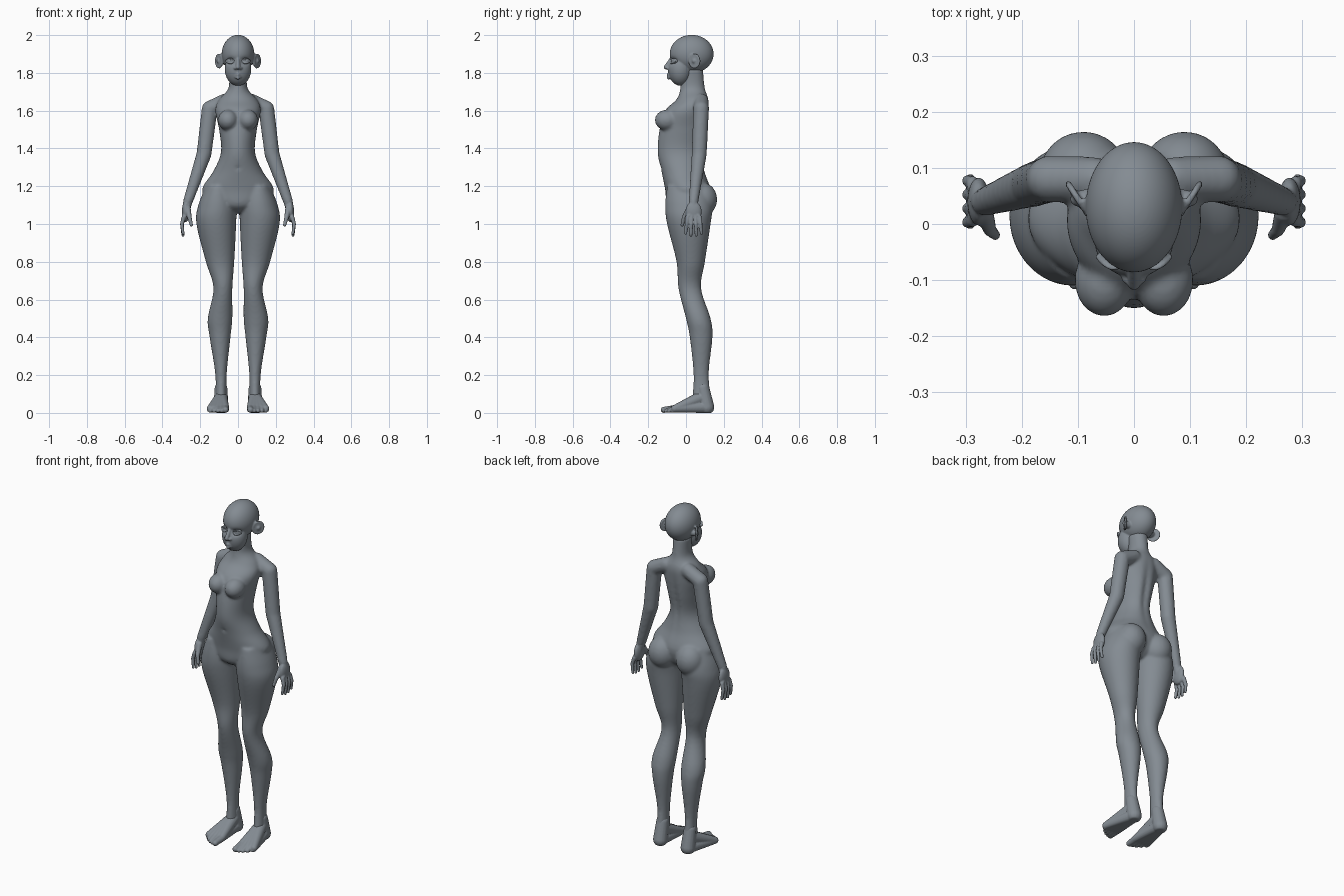
import bpy, bmesh, math
from mathutils import Vector, Matrix

default_cube = bpy.data.objects.get("Cube")
if default_cube:
    bpy.data.objects.remove(default_cube)

clay = bpy.data.materials.new("slate_grey")
clay.use_nodes = True
colour = (.23, .26, .29, 1)
clay.diffuse_color = colour
clay.node_tree.nodes["Principled BSDF"].inputs["Base Color"].default_value = colour


def smooth_step(before, start, end, after, t):
    """Cubic blend from start to end with slopes taken from the neighbours."""
    slope_in = (end - before) / 2
    slope_out = (after - start) / 2
    rise = end - start
    bend = 3 * rise - 2 * slope_in - slope_out
    twist = slope_in + slope_out - 2 * rise
    return start + t * (slope_in + t * (bend + t * twist))


def loft(bm, slices, steps=6, sides=48):
    """Closed skin through named level ellipses: height, x range, y range."""
    rows = list(slices.values())
    rows = [rows[0], *rows, rows[-1]]
    levels = []
    for quad in zip(rows, rows[1:], rows[2:], rows[3:]):
        for step in range(steps):
            levels.append([smooth_step(*values, step / steps) for values in zip(*quad)])
    levels.append(rows[-1])
    rings = []
    for height, left, right, front, back in levels:
        ring = []
        for side in range(sides):
            angle = math.tau * side / sides
            x = (left + right + (right - left) * math.cos(angle)) / 2
            y = (front + back + (back - front) * math.sin(angle)) / 2
            ring.append(bm.verts.new((x, y, height)))
        rings.append(ring)
    for low, high in zip(rings, rings[1:]):
        for side in range(sides):
            other = (side + 1) % sides
            bm.faces.new((low[side], low[other], high[other], high[side]))
    caps = [bm.faces.new(rings[0]), bm.faces.new(rings[-1])]
    bmesh.ops.recalc_face_normals(bm, faces=list(bm.faces))
    return caps


def blob(bm, centre, size, detail=24):
    matrix = Matrix.Translation(centre) @ Matrix.Diagonal((*size, 1))
    bmesh.ops.create_uvsphere(bm, u_segments=detail, v_segments=detail, radius=1, matrix=matrix)


def limb(bm, joints, radii):
    """Chain of tapered rods with round joints."""
    joints = [Vector(joint) for joint in joints]
    for joint, radius in zip(joints, radii):
        blob(bm, joint, [radius] * 3, detail=16)
    for start, end, wide, thin in zip(joints, joints[1:], radii, radii[1:]):
        axis = end - start
        turn = axis.to_track_quat('Z', 'Y').to_matrix().to_4x4()
        middle = Matrix.Translation((start + end) / 2)
        bmesh.ops.create_cone(bm, cap_ends=True, segments=16, radius1=wide, radius2=thin,
                              depth=axis.length, matrix=middle @ turn)


def press(bm, centre, reach, depth):
    """Soft push along y, alike on both sides."""
    for vert in bm.verts:
        offset = Vector((abs(vert.co.x), vert.co.y, vert.co.z)) - Vector(centre)
        spread = sum((gap / size) ** 2 for gap, size in zip(offset, reach))
        vert.co.y += depth * math.exp(-spread)


def finish(bm, name, voxel, relax=3):
    """Mirror, fuse and soften one part."""
    mesh = bpy.data.meshes.new(name)
    bm.to_mesh(mesh)
    bm.free()
    part = bpy.data.objects.new(name, mesh)
    bpy.context.collection.objects.link(part)
    mesh.materials.append(clay)
    mirror = part.modifiers.new("Mirror", 'MIRROR')
    mirror.use_mirror_merge = False
    fuse = part.modifiers.new("Fuse", 'REMESH')
    fuse.mode = 'VOXEL'
    fuse.voxel_size = voxel
    fuse.use_smooth_shade = True
    soften = part.modifiers.new("Soften", 'SMOOTH')
    soften.iterations = relax


# Landmarks shared between parts
wrist = Vector((.265, .04, 1.12))
heel = Vector((.09, .11, .03))

# Torso, with spine groove and navel
body = bmesh.new()
torso = {
    "crotch": (1.06, .04, -.05, .07),
    "pelvis": (1.1, .13, -.1, .11),
    "hips": (1.18, .19, -.11, .13),
    "belly": (1.28, .13, -.13, .1),
    "waist": (1.38, .09, -.15, .09),
    "ribs": (1.5, .1, -.14, .11),
    "chest": (1.6, .12, -.11, .12),
    "collar": (1.66, .1, -.05, .12),
    "neck": (1.72, .05, -.03, .1),
    "nape": (1.82, .05, -.03, .09),
}
loft(body, {name: (z, -half, half, front, back)
            for name, (z, half, front, back) in torso.items()})
press(body, centre=(0, .11, 1.45), reach=(.02, .06, .15), depth=-.015)
press(body, centre=(0, -.14, 1.3), reach=(.01, .03, .01), depth=.01)

# Bust and buttocks
blob(body, centre=(.053, -.1, 1.55), size=(.053, .065, .055))
blob(body, centre=(.09, .085, 1.13), size=(.08, .08, .09))

# Legs
loft(body, {
    "hip": (1.2, .04, .17, -.1, .11),
    "seat": (1.1, .01, .21, -.11, .14),
    "thigh": (1, .01, .22, -.1, .13),
    "lower_thigh": (.8, .02, .17, -.05, .1),
    "knee": (.66, .03, .13, -.04, .08),
    "upper_calf": (.5, .03, .16, 0, .13),
    "calf": (.4, .04, .15, .02, .14),
    "ankle": (.2, .06, .12, .04, .12),
    "foot": (.05, .06, .12, .03, .14),
})

# Shoulders and arms
shoulder = Vector((.15, .08, 1.61))
elbow = Vector((.18, .07, 1.37))
limb(body, joints=[(.07, .08, 1.65), shoulder, elbow, wrist], radii=[.04, .042, .04, .026])
finish(body, "body", voxel=.008, relax=5)

# Hands: palm, four fingers and a thumb
hands = bmesh.new()
palm = wrist + Vector((.012, 0, -.055))
limb(hands, joints=[wrist, palm], radii=[.025, .02])
blob(hands, centre=palm, size=(.02, .043, .055))
for finger in range(4):
    spread = (finger - 1.5) * .022
    length = .1 - .01 * abs(finger - 1.5)
    knuckle = palm + Vector((.01, spread, -.03))
    joint = knuckle + Vector((.01, spread / 8, -length * .4))
    tip = knuckle + Vector((.004, spread / 4, -length))
    limb(hands, joints=[palm, knuckle, joint, tip], radii=[.015, .012, .01, .008])
thumb = [palm + Vector((-.01, -.02, .02)), palm + Vector((-.02, -.05, -.03)),
         palm + Vector((-.03, -.06, -.07))]
limb(hands, joints=thumb, radii=[.017, .012, .009])
finish(hands, "hands", voxel=.004)

# Feet: heel, instep, ball and toes, flattened on the floor
feet = bmesh.new()
instep = heel + Vector((0, -.03, .05))
limb(feet, joints=[heel + Vector((0, -.02, .1)), heel], radii=[.034, .04])
for toe in range(5):
    x = .066 + toe * .02
    ball = Vector((x, -.06, .022))
    size = .011 if toe else .016
    tip = Vector((x, toe * toe * .003 - .118, size))
    limb(feet, joints=[instep, ball, tip], radii=[.035, .02, size])
    limb(feet, joints=[heel, ball], radii=[.035, .02])
for vert in feet.verts:
    vert.co.z = max(vert.co.z, 0)
finish(feet, "feet", voxel=.004)

# Head: cranium and jaw, with pressed eye sockets and cheeks
head = bmesh.new()
blob(head, centre=(0, .03, 1.9), size=(.086, .116, .101), detail=64)
blob(head, centre=(0, -.03, 1.82), size=(.07, .065, .088), detail=64)
eye = Vector((.041, -.058, 1.862))
press(head, centre=eye + Vector((0, -.03, 0)), reach=(.022, .04, .016), depth=.02)

# Nose and lips
limb(head, joints=[(0, -.08, 1.87), (0, -.106, 1.83)], radii=[.01, .012])
blob(head, centre=(.013, -.095, 1.825), size=(.01, .012, .008))
for height, corner in ((1.79, 1.784), (1.774, 1.78)):
    limb(head, joints=[(0, -.092, height), (.02, -.08, corner)], radii=[.01, .004])

# Ears: thin shell with a raised rim
ear = Vector((.1, .045, 1.863))
limb(head, joints=[ear - Vector((.025, 0, 0)), ear], radii=[.02, .014])
rim = []
for step in range(15):
    angle = math.tau * step / 14
    back = .026 * math.cos(angle)
    rim.append(ear + Vector((back * .65, back, .034 * math.sin(angle))))
    limb(head, joints=[ear, rim[-1]], radii=[.007, .005])
limb(head, joints=rim, radii=[.006] * len(rim))
finish(head, "head", voxel=.004)

# Eyes, with upper and lower lids
eyes = bmesh.new()
blob(eyes, centre=eye, size=(.022, .022, .015))
for lid in (.014, -.012):
    arc = []
    for step in range(9):
        t = step / 4 - 1
        curve = 1 - t * t
        arc.append(eye + Vector((t * .024, t * .006 - .006 - curve * .014, lid * curve)))
    limb(eyes, joints=arc, radii=[.004] * len(arc))
finish(eyes, "eyes", voxel=.003, relax=2)
